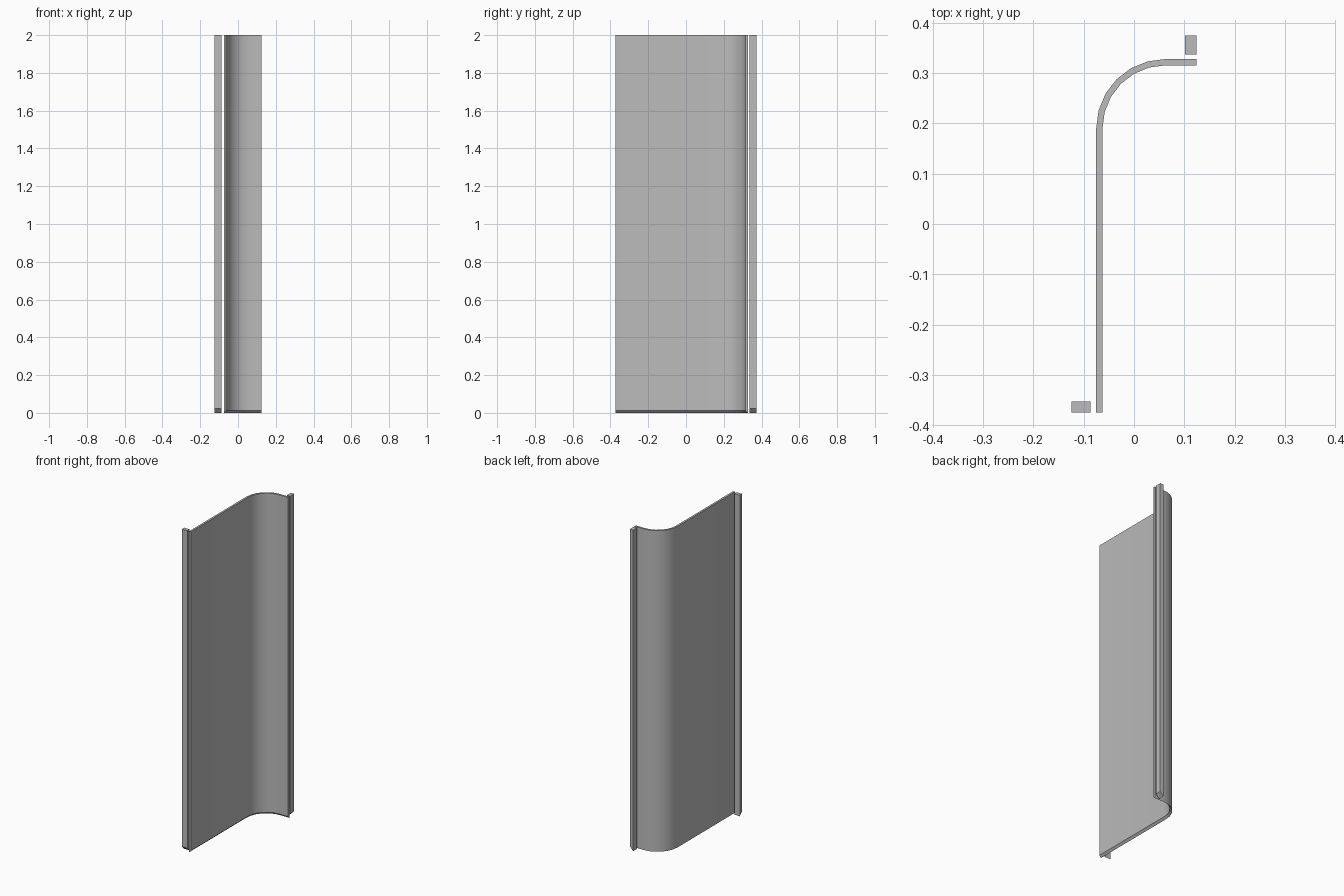
import bpy, bmesh, math

cube = bpy.data.objects.get("Cube")
if cube:
    bpy.data.objects.remove(cube)

HEIGHT = 2.0

grey = bpy.data.materials.new("plain_grey")
grey.use_nodes = True
colour = (0.5, 0.5, 0.5, 1)
grey.diffuse_color = colour
grey.node_tree.nodes["Principled BSDF"].inputs["Base Color"].default_value = colour


def mitred_strip(name, inner, outer, mitre):
    """Raise a strip between two plan lines; the inner side's foot is cut up by mitre."""
    bm = bmesh.new()
    rings = []
    for (ix, iy), (ox, oy) in zip(inner, outer):
        corners = [(ix, iy, mitre), (ox, oy, 0), (ox, oy, HEIGHT), (ix, iy, HEIGHT)]
        rings.append([bm.verts.new(c) for c in corners])
    for a, b in zip(rings, rings[1:]):
        for i in range(4):
            j = (i + 1) % 4
            bm.faces.new((a[i], a[j], b[j], b[i]))
    bm.faces.new(rings[0])
    bm.faces.new(rings[-1])
    bmesh.ops.recalc_face_normals(bm, faces=bm.faces)
    mesh = bpy.data.meshes.new(name)
    bm.to_mesh(mesh)
    bm.free()
    mesh.materials.append(grey)
    obj = bpy.data.objects.new(name, mesh)
    bpy.context.collection.objects.link(obj)
    return obj


def panel_line(radius, cx=0.0625, cy=0.19, steps=6):
    """Straight side, quarter bend and short return, seen in plan."""
    bend = [math.pi - math.pi / 2 * i / steps for i in range(steps + 1)]
    arc = [(cx + radius * math.cos(a), cy + radius * math.sin(a)) for a in bend]
    return [(cx - radius, -0.3745)] + arc + [(0.124, cy + radius)]


# Curved side panel
panel = mitred_strip("curved_panel", panel_line(0.125), panel_line(0.1375), 0.0125)
bpy.ops.object.select_all(action="DESELECT")
panel.select_set(True)
bpy.context.view_layer.objects.active = panel
bpy.ops.object.shade_smooth_by_angle(angle=math.radians(30))

# Edge battens standing just off the panel
mitred_strip("front_batten", [(-0.124, -0.3745), (-0.0865, -0.3745)],
             [(-0.124, -0.352), (-0.0865, -0.352)], 0.0225)
mitred_strip("back_batten", [(0.124, 0.337), (0.124, 0.3745)],
             [(0.1015, 0.337), (0.1015, 0.3745)], 0.0225)
